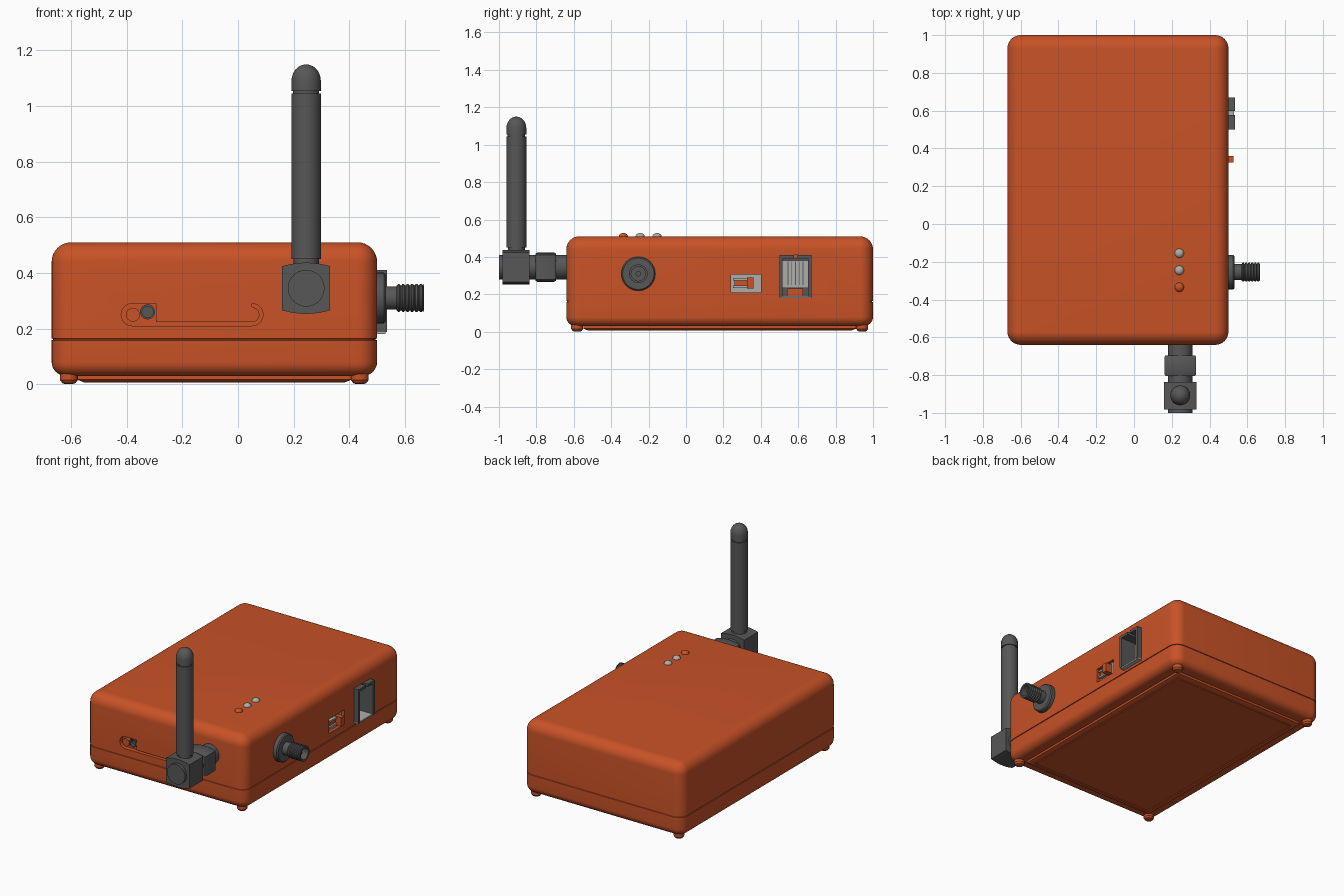
import bpy
import bmesh
from math import sin, cos, pi, radians, sqrt
from mathutils import Matrix, Vector

if "Cube" in bpy.data.objects:
    bpy.data.objects.remove(bpy.data.objects["Cube"])


def material(name, rgb):
    m = bpy.data.materials.new(name)
    m.use_nodes = True
    m.diffuse_color = (*rgb, 1)
    m.node_tree.nodes["Principled BSDF"].inputs["Base Color"].default_value = (*rgb, 1)
    return m


ORANGE = material("orange plastic", (0.58, 0.085, 0.02))
DARK = material("dark grey", (0.095, 0.095, 0.095))
LIGHT = material("light grey", (0.42, 0.42, 0.41))

TURN = {"z": Matrix(),
        "x": Matrix.Rotation(pi / 2, 4, "Y"),      # local z points to +x
        "front": Matrix.Rotation(pi / 2, 4, "X")}  # local z points to -y


def loft(name, rings, mat, at=(0, 0, 0), axis="z", smooth=True):
    """Skin a stack of equal rings and cap both ends."""
    bm = bmesh.new()
    rows = [[bm.verts.new(p) for p in ring] for ring in rings]
    n = len(rows[0])
    for a, b in zip(rows, rows[1:]):
        for i in range(n):
            j = (i + 1) % n
            bm.faces.new((a[i], a[j], b[j], b[i]))
    bm.faces.new(rows[0][::-1])
    bm.faces.new(rows[-1])
    bmesh.ops.recalc_face_normals(bm, faces=bm.faces)
    me = bpy.data.meshes.new(name)
    bm.to_mesh(me)
    bm.free()
    me.transform(Matrix.Translation(at) @ TURN[axis])
    ob = bpy.data.objects.new(name, me)
    bpy.context.collection.objects.link(ob)
    if mat:
        me.materials.append(mat)
    if smooth:
        smooth_shade(ob)
    return ob


def smooth_shade(ob):
    bpy.ops.object.select_all(action="DESELECT")
    ob.select_set(True)
    bpy.context.view_layer.objects.active = ob
    bpy.ops.object.shade_smooth_by_angle(angle=radians(35))


def lathe(name, profile, mat, at, axis="z", n=32):
    return loft(name, [[(r * cos(2 * pi * i / n), r * sin(2 * pi * i / n), t)
                        for i in range(n)] for r, t in profile], mat, at, axis)


def prism(name, outline, depth, mat, at, axis):
    return loft(name, [[(u, v, t) for u, v in outline] for t in (0, depth)], mat, at, axis)


def box(name, x, y, z, mat):
    return loft(name, [[(x[0], y[0], h), (x[1], y[0], h), (x[1], y[1], h), (x[0], y[1], h)]
                       for h in z], mat, smooth=False)


def arc(cx, cy, r, a, b, n=12):
    return [(cx + r * cos(radians(a + (b - a) * i / n)),
             cy + r * sin(radians(a + (b - a) * i / n))) for i in range(n + 1)]


# Case: rounded rectangle rings stacked from the base panel to the lid
HX, HY, MID_X, MID_Y, R = 0.585, 0.82, -0.085, 0.18, 0.07


def case_ring(inset, z):
    r = max(R - inset, 0.008)
    w, d = HX - inset - r, HY - inset - r
    pts = []
    for sx, sy, a in ((1, 1, 0), (-1, 1, 90), (-1, -1, 180), (1, -1, 270)):
        pts += arc(MID_X + sx * w, MID_Y + sy * d, r, a, a + 90, 8)
    return [(x, y, z) for x, y in pts]


levels = [(0.135, 0.007), (0.135, 0.013), (0.129, 0.013), (0.129, 0.007),
          (0.115, 0.007), (0.092, 0.016), (0.092, 0.03)]
levels += [(0.05 - 0.05 * sin(a), 0.08 - 0.05 * cos(a)) for a in
           [i * pi / 16 for i in range(9)]]
levels += [(0, 0.158), (0.005, 0.159), (0.005, 0.163), (0, 0.164)]
levels += [(R - R * cos(a), 0.51 - R + R * sin(a)) for a in
           [i * pi / 16 for i in range(9)]]
case = loft("case", [case_ring(*lv) for lv in levels], ORANGE, smooth=False)

# Openings: front latch slit, side switch window, side socket
slit = (arc(-0.38, 0.25, 0.04, 90, 270) + arc(0.05, 0.25, 0.04, -90, 90)
        + arc(0.05, 0.25, 0.027, 90, -90) + [(-0.295, 0.223), (-0.295, 0.29)])
cutters = [prism("latch_cutter", slit, 0.1, None, (0, -0.61, 0), "front"),
           box("switch_cutter", (0.47, 0.6), (0.24, 0.40), (0.21, 0.305), None),
           box("socket_cutter", (0.40, 0.6), (0.50, 0.67), (0.185, 0.41), None)]
for c in cutters:
    c.hide_render = True
    mod = case.modifiers.new(c.name, "BOOLEAN")
    mod.operation = "DIFFERENCE"
    mod.solver = "EXACT"
    mod.object = c
    bpy.context.view_layer.objects.active = case
    bpy.ops.object.modifier_apply(modifier=mod.name)
    bpy.data.objects.remove(c)
smooth_shade(case)

# Feet
for sx in (-1, 1):
    for sy in (-1, 1):
        lathe("foot", [(0.012, 0), (0.024, 0.004), (0.032, 0.015), (0.032, 0.045)], ORANGE,
              (MID_X + sx * (HX - 0.062), MID_Y + sy * (HY - 0.058), 0), n=20)

# Latch button and reset ring
lathe("latch_button", [(0.025, 0), (0.025, 0.026)], ORANGE, (-0.378, -0.61, 0.25), "front")
lathe("reset_ring", [(0.027, 0), (0.027, 0.028), (0.02, 0.028), (0.02, 0.005)], DARK,
      (-0.325, -0.61, 0.26), "front", 24)

# Indicator lights
dome = [(0.025, -0.01)] + [(0.025 * cos(a), 0.02 * sin(a)) for a in (0, 0.35, 0.7, 1.05, 1.4)]
for y, mat in ((-0.155, LIGHT), (-0.245, LIGHT), (-0.335, ORANGE)):
    lathe("indicator_light", dome, mat, (0.24, y, 0.508), n=20)

# Antenna
AX, AZ = 0.245, 0.345


def flat_sided(w, h):
    """Outline with straight sides and bowed top and bottom."""
    rise = 0.15 * w
    rad = (w * w + rise * rise) / (2 * rise)
    top = [(w * (1 - i / 6), h - rad + sqrt(rad * rad - (w * (1 - i / 6)) ** 2))
           for i in range(13)]
    return top + [(-x, -y) for x, y in top]


lathe("antenna_neck", [(0.065, 0), (0.065, 0.22)], DARK, (AX, -0.63, AZ), "front")
nut = [[(x * s, y * s, t) for x, y in flat_sided(0.084, 0.078)]
       for s, t in ((0.93, 0), (1, 0.01), (1, 0.1), (0.93, 0.11))]
loft("antenna_nut", nut, DARK, (AX, -0.695, AZ), "front")
prism("antenna_elbow", flat_sided(0.086, 0.092), 0.145, DARK, (AX, -0.837, AZ), "front")
lathe("antenna_hinge_cap", [(0.066, 0), (0.066, 0.02)], DARK, (AX, -0.98, AZ), "front")
rod = [(0.046, 0.42), (0.046, 0.45), (0.053, 0.45), (0.053, 1.045),
       (0.047, 1.045), (0.047, 1.055), (0.053, 1.055), (0.053, 1.09)]
rod += [(0.053 * cos(a), 1.09 + 0.06 * sin(a)) for a in (0.26, 0.52, 0.78, 1.04, 1.3, 1.5)]
lathe("antenna_rod", rod, DARK, (AX, -0.907, 0))

# Threaded connector
thread = [(0.091, -0.01), (0.091, 0.025), (0.084, 0.032), (0.042, 0.032), (0.042, 0.07)]
for i in range(6):
    t = 0.07 + i * 0.016
    thread += [(0.044, t), (0.05, t + 0.005), (0.05, t + 0.011), (0.044, t + 0.016)]
thread += [(0.05, 0.168), (0.038, 0.168), (0.038, 0.09), (0.014, 0.09), (0.014, 0.14),
           (0.006, 0.14)]
lathe("connector", thread, DARK, (0.5, -0.255, 0.31), "x")

# Switch: light back plate with a sliding lever
box("switch_plate", (0.465, 0.478), (0.24, 0.40), (0.21, 0.305), LIGHT)
box("switch_track", (0.475, 0.487), (0.26, 0.36), (0.235, 0.285), ORANGE)
box("switch_lever", (0.475, 0.528), (0.325, 0.36), (0.23, 0.29), ORANGE)
for z in (0.235, 0.275):
    box("switch_rail", (0.475, 0.498), (0.25, 0.33), (z, z + 0.012), LIGHT)

# Socket: dark shell around a light contact block
for y in ((0.50, 0.517), (0.653, 0.67)):
    box("socket_side", (0.40, 0.535), y, (0.187, 0.41), DARK)
for y in ((0.517, 0.577), (0.597, 0.653)):
    box("socket_top", (0.40, 0.535), y, (0.392, 0.41), DARK)
box("socket_lip", (0.40, 0.53), (0.50, 0.67), (0.18, 0.19), LIGHT)
box("socket_back", (0.395, 0.41), (0.517, 0.653), (0.19, 0.395), DARK)
box("contact_block", (0.41, 0.43), (0.517, 0.653), (0.235, 0.38), LIGHT)
box("socket_key", (0.41, 0.45), (0.54, 0.625), (0.19, 0.232), ORANGE)
for i in range(5):
    y = 0.543 + i * 0.02
    box("contact_gap", (0.428, 0.434), (y, y + 0.005), (0.25, 0.375), DARK)
